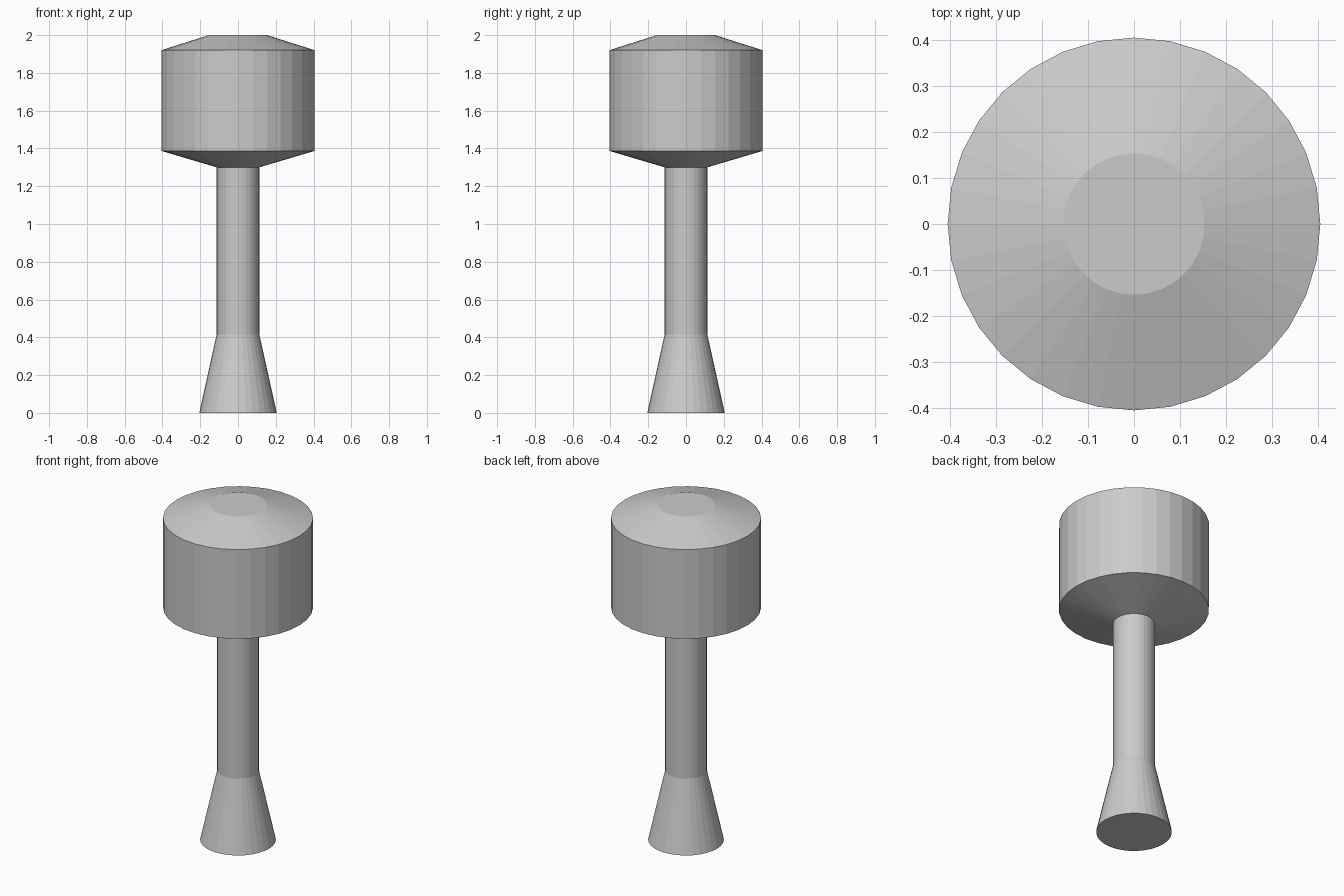
import bpy
import bmesh
from math import cos, sin, tau

SIDES = 32

cube = bpy.data.objects.get("Cube")
if cube:
    bpy.data.objects.remove(cube, do_unlink=True)

# Single plain grey
grey = bpy.data.materials.new("light_grey")
grey.use_nodes = True
colour = (0.6, 0.6, 0.6, 1)
grey.diffuse_color = colour
grey.node_tree.nodes["Principled BSDF"].inputs["Base Color"].default_value = colour


def lathe(name, profile, cap_bottom=False, cap_top=False):
    """Turn a (radius, height) profile, listed bottom to top, around z."""
    bm = bmesh.new()
    rings = [[bm.verts.new((r * cos(tau * i / SIDES), r * sin(tau * i / SIDES), z))
              for i in range(SIDES)] for r, z in profile]
    for low, high in zip(rings, rings[1:]):
        for i in range(SIDES):
            j = (i + 1) % SIDES
            bm.faces.new((low[i], low[j], high[j], high[i]))
    if cap_bottom:
        bm.faces.new(rings[0][::-1])
    if cap_top:
        bm.faces.new(rings[-1])
    mesh = bpy.data.meshes.new(name)
    bm.to_mesh(mesh)
    bm.free()
    mesh.materials.append(grey)
    obj = bpy.data.objects.new(name, mesh)
    bpy.context.collection.objects.link(obj)
    return obj


FOOT_R, SHAFT_R, HEAD_R, CAP_R = 0.205, 0.113, 0.406, 0.154

# Flared foot, straight shaft, and drum head with sloped ends
lathe("flared_foot", [(FOOT_R, 0), (SHAFT_R, 0.415)], cap_bottom=True)
lathe("shaft", [(SHAFT_R, 0.415), (SHAFT_R, 1.3)])
lathe("head", [(SHAFT_R, 1.3), (HEAD_R, 1.387), (HEAD_R, 1.92), (CAP_R, 2)],
      cap_top=True)
